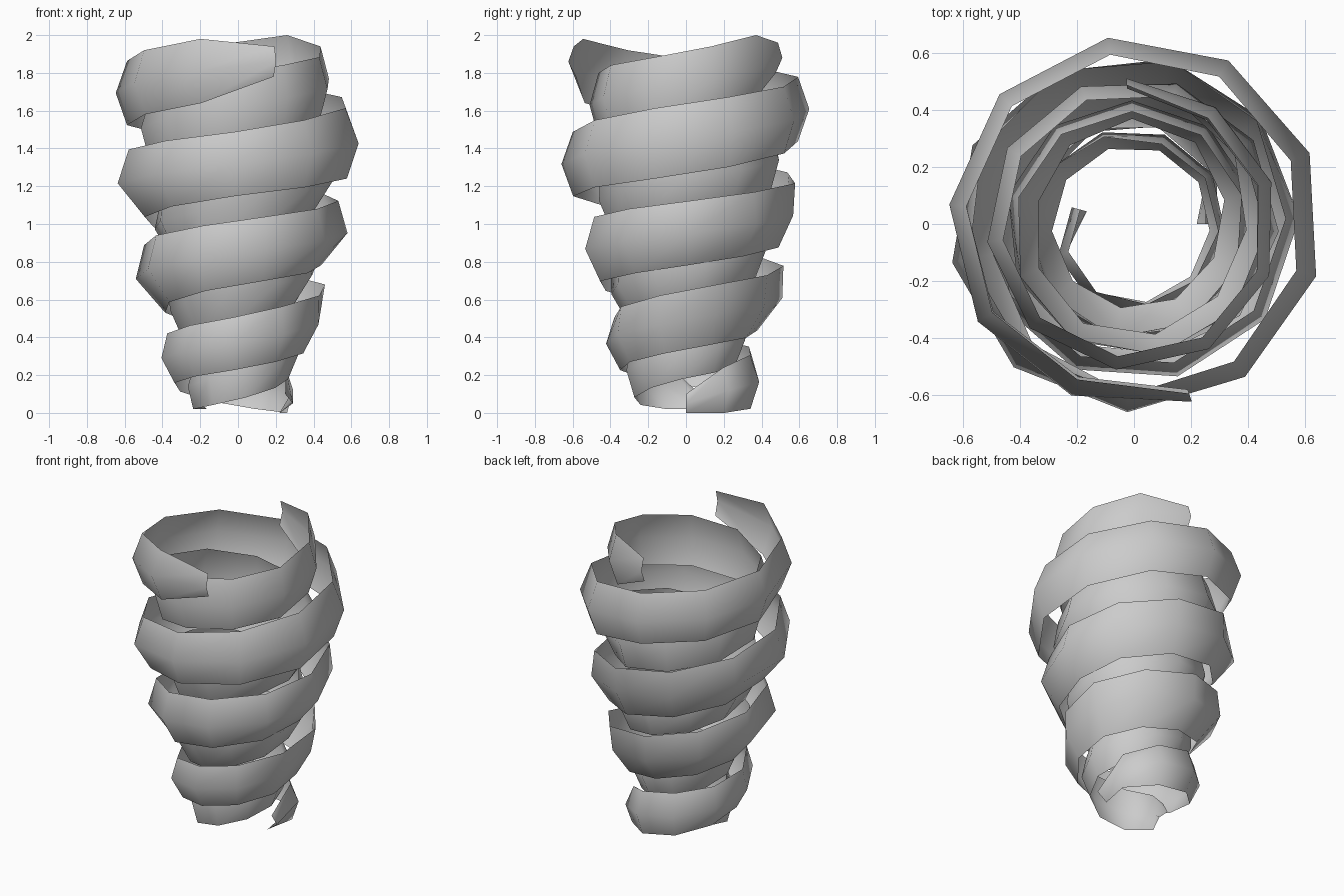
import bpy
from math import radians, cos, sin

# Keys along the ribbon: angle, radius at bottom / middle / top, middle height, half width
KEYS = [
    (0, .22, .29, .25, .05, .05),
    (38, .33, .37, .32, .12, .12),
    (90, .36, .41, .36, .18, .15),
    (180, .34, .41, .38, .28, .13),
    (270, .35, .425, .38, .37, .14),
    (380, .37, .46, .49, .52, .16),
    (450, .38, .51, .52, .60, .17),
    (540, .39, .55, .50, .72, .18),
    (630, .48, .55, .50, .85, .17),
    (720, .44, .58, .53, .95, .17),
    (810, .51, .58, .60, 1.06, .17),
    (900, .49, .65, .59, 1.20, .18),
    (990, .60, .66, .60, 1.32, .17),
    (1080, .60, .665, .59, 1.45, .19),
    (1170, .60, .66, .60, 1.60, .17),
    (1260, .59, .65, .59, 1.70, .17),
    (1330, .57, .64, .58, 1.81, .17),
    (1368, .61, .655, .625, 1.86, .08),
]
SEGMENTS, STEP = 36, 38


def sample(angle):
    for a, b in zip(KEYS, KEYS[1:]):
        if angle <= b[0]:
            t = (angle - a[0]) / (b[0] - a[0])
            return [p + (q - p) * t for p, q in zip(a, b)][1:]


def ribbon(name, start, scale, lift):
    verts, faces = [], []
    for i in range(SEGMENTS + 1):
        rb, rm, rt, z, half = sample(i * STEP)
        ang = radians(start + i * STEP)
        for r, dz in ((rb, -half), (rm, 0), (rt, half)):
            verts.append((r * scale * cos(ang), r * scale * sin(ang), z + dz + lift))
    for i in range(SEGMENTS):
        for j in range(2):
            k = i * 3 + j
            faces.append((k, k + 3, k + 4, k + 1))
    mesh = bpy.data.meshes.new(name)
    mesh.from_pydata(verts, [], faces)
    mesh.shade_smooth()
    obj = bpy.data.objects.new(name, mesh)
    bpy.context.collection.objects.link(obj)
    return obj


# Two bowed strips winding upward, the inner one narrower and turned
ribbon("outer_spiral_band", 0, 1.0, 0.0)
ribbon("inner_spiral_band", 165, 0.78, 0.02)
